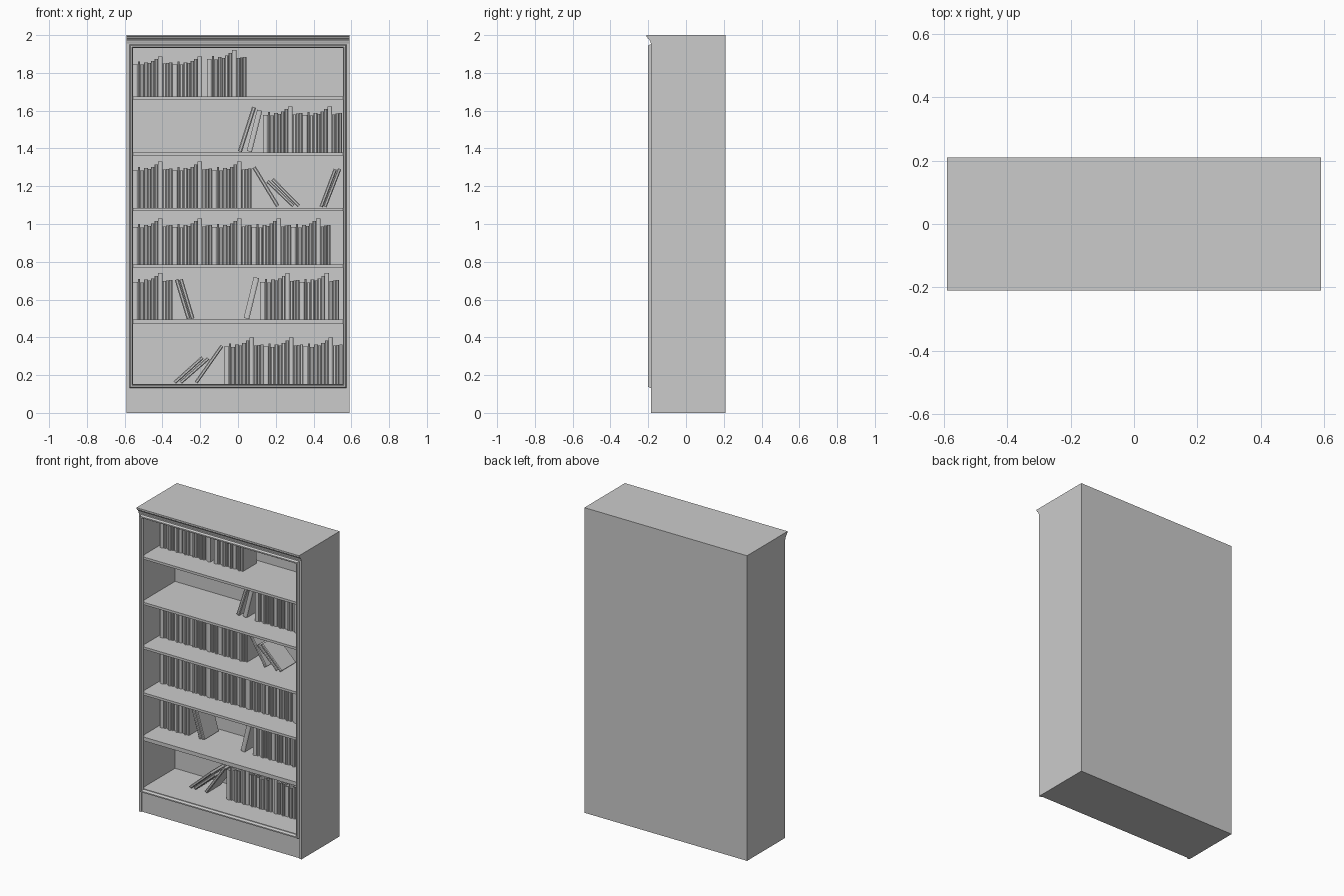
import bpy, bmesh, math
from mathutils import Matrix, Vector

if "Cube" in bpy.data.objects:
    bpy.data.objects.remove(bpy.data.objects["Cube"])


def finish(name, bm):
    bmesh.ops.recalc_face_normals(bm, faces=bm.faces)
    me = bpy.data.meshes.new(name)
    bm.to_mesh(me)
    bm.free()
    ob = bpy.data.objects.new(name, me)
    bpy.context.collection.objects.link(ob)
    return ob


def box(name, x0, x1, y0, y1, z0, z1):
    bm = bmesh.new()
    m = Matrix.Translation(((x0 + x1) / 2, (y0 + y1) / 2, (z0 + z1) / 2))
    bmesh.ops.create_cube(bm, size=1, matrix=m @ Matrix.Diagonal((x1 - x0, y1 - y0, z1 - z0, 1)))
    return finish(name, bm)


def skin(name, loops, ring):
    """Join a list of point loops; ring closes the last loop to the first, else ends are capped."""
    bm = bmesh.new()
    vs = [[bm.verts.new(p) for p in lp] for lp in loops]
    n = len(vs[0])
    for i in range(len(vs) if ring else len(vs) - 1):
        a, b = vs[i], vs[(i + 1) % len(vs)]
        for j in range(n):
            bm.faces.new((a[j], a[(j + 1) % n], b[(j + 1) % n], b[j]))
    if not ring:
        bm.faces.new(vs[0])
        bm.faces.new(vs[-1])
    return finish(name, bm)


# Case
W, BACK, FRONT = 0.59, 0.21, -0.185
SIDE = 0.572
box("left_side", -W, -SIDE, FRONT, BACK, 0, 2)
box("right_side", SIDE, W, FRONT, BACK, 0, 2)
box("back_panel", -SIDE, SIDE, 0.165, BACK, 0, 2)
box("top_panel", -SIDE, SIDE, FRONT, 0.165, 1.938, 2)
box("plinth", -SIDE, SIDE, -0.178, 0.165, 0, 0.153)

# Crown moulding along the top front edge
crown = [(FRONT, 1.955), (-0.188, 1.962), (-0.190, 1.970), (-0.196, 1.978),
         (-0.203, 1.983), (-0.204, 1.990), (-0.21, 1.992), (-0.21, 2.0), (FRONT, 2.0)]
skin("crown", [[(x, y, z) for y, z in crown] for x in (-W, W)], False)

# Mitred trim around the opening
trim = [(0, -0.18), (0, -0.192), (0.005, -0.2), (0.013, -0.2), (0.018, -0.19), (0.018, -0.18)]
corners = [(-0.556, 0.151, -1, -1), (0.556, 0.151, 1, -1), (0.556, 1.932, 1, 1), (-0.556, 1.932, -1, 1)]
skin("front_trim", [[(x + sx * o, y, z + sz * o) for o, y in trim] for x, z, sx, sz in corners], True)

# Shelves
SHELF = [1.675, 1.378, 1.086, 0.785, 0.495, 0.153]
for i, z in enumerate(SHELF[:5]):
    box(f"shelf_{i + 1}", -SIDE, SIDE, -0.183, 0.165, z - (0.025 if i == 4 else 0.016), z)


def book(name, w, h, matrix, y0=-0.018, y1=0.13):
    """Hardback with rounded spine; the page block is sunk below the cover."""
    spine = [(-w / 2, y0 + 0.004), (-w / 4, y0), (w / 4, y0), (w / 2, y0 + 0.004)]
    outline = spine + [(w / 2, y1), (-w / 2, y1)]
    bm = bmesh.new()
    lo = [bm.verts.new((x, y, 0)) for x, y in outline]
    hi = [bm.verts.new((x, y, h)) for x, y in outline]
    for j in range(6):
        k = (j + 1) % 6
        bm.faces.new((lo[j], lo[k], hi[k], hi[j]))
    bm.faces.new(lo[::-1])
    top = bm.faces.new(hi)
    bm.normal_update()
    bmesh.ops.inset_individual(bm, faces=[top], thickness=w * 0.15, depth=-0.004)
    bm.transform(matrix)
    finish(name, bm)


# Upright books: one repeating set of (width, height)
SET = [(0.026, 0.198), (0.011, 0.215), (0.021, 0.196), (0.021, 0.210), (0.016, 0.205), (0.020, 0.217),
       (0.018, 0.230), (0.024, 0.245), (0.019, 0.203), (0.015, 0.206), (0.018, 0.209)]
# (shelf index, start x, number of books, height scale)
ROWS = [(0, -0.556, 19, 0.86), (0, -0.165, 11, 1), (1, 0.132, 22, 1), (2, -0.556, 33, 1),
        (3, -0.556, 55, 1), (4, -0.556, 11, 1), (4, 0.117, 22, 1), (5, -0.073, 33, 1)]
for r, (s, x, n, k) in enumerate(ROWS):
    for i in range(n):
        w, h = SET[i % len(SET)]
        y0 = -0.018 + 0.006 * (i % 3)
        book(f"book_{r}_{i}", w * 0.985, h * k, Matrix.Translation((x + w / 2, 0, SHELF[s])), y0)
        x += w

# Leaning books: bottom x, z, top x, z, thickness
LEAN = [(0.01, 1.384, 0.085, 1.618, 0.022), (0.06, 1.384, 0.115, 1.602, 0.028),
        (0.21, 1.095, 0.085, 1.300, 0.020), (0.322, 1.096, 0.183, 1.236, 0.018),
        (0.293, 1.096, 0.157, 1.226, 0.018),
        (0.44, 1.091, 0.515, 1.290, 0.018), (0.460, 1.091, 0.538, 1.292, 0.018),
        (-0.262, 0.499, -0.325, 0.706, 0.020), (-0.240, 0.499, -0.302, 0.706, 0.020),
        (0.045, 0.50, 0.098, 0.716, 0.030),
        (-0.335, 0.161, -0.188, 0.293, 0.018), (-0.303, 0.161, -0.158, 0.288, 0.018),
        (-0.222, 0.160, -0.085, 0.355, 0.018)]
for i, (x0, z0, x1, z1, t) in enumerate(LEAN):
    dx, dz = x1 - x0, z1 - z0
    m = Matrix.Translation((x0, 0, z0)) @ Matrix.Rotation(math.atan2(dx, dz), 4, 'Y')
    book(f"leaning_book_{i}", t, math.hypot(dx, dz), m)
